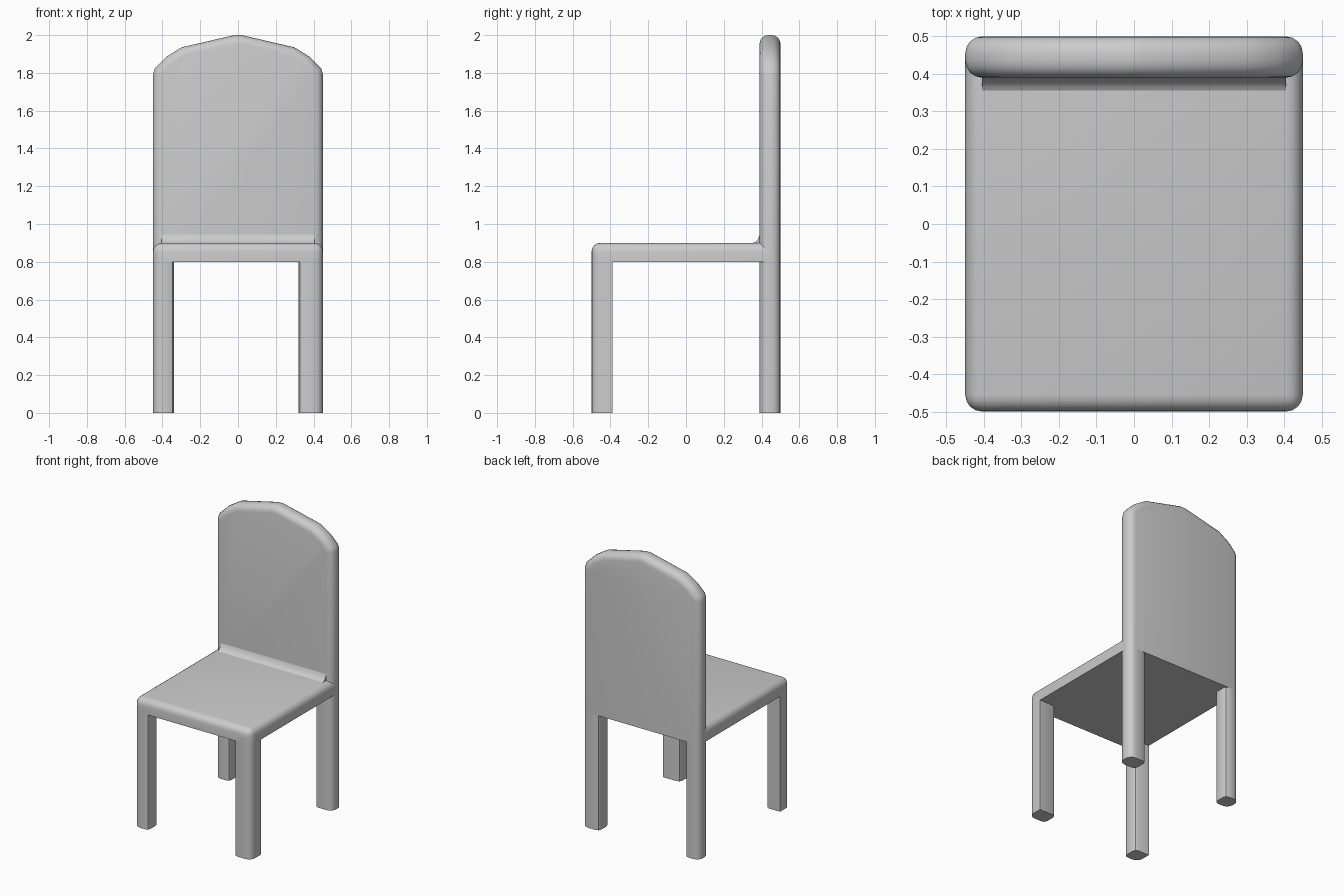
import bpy, bmesh, math

if "Cube" in bpy.data.objects:
    bpy.data.objects.remove(bpy.data.objects["Cube"])


def prism(name, profile, axis, start, end):
    """Extrude a 2D profile along an axis; returns name and bmesh."""
    bm = bmesh.new()

    def place(p):
        return {"x": (start, *p), "y": (p[0], start, p[1]), "z": (*p, start)}[axis]

    face = bm.faces.new([bm.verts.new(place(p)) for p in profile])
    moved = bmesh.ops.extrude_face_region(bm, geom=[face])["geom"]
    offset = [end - start if a == axis else 0 for a in "xyz"]
    bmesh.ops.translate(bm, vec=offset, verts=[v for v in moved if isinstance(v, bmesh.types.BMVert)])
    bmesh.ops.recalc_face_normals(bm, faces=bm.faces)
    return name, bm


def round_edges(bm, test, radius, segments):
    edges = [e for e in bm.edges if test(*(v.co for v in e.verts))]
    bmesh.ops.bevel(bm, geom=edges, offset=radius, segments=segments, profile=0.5,
                    affect='EDGES', clamp_overlap=True)


def finish(name, bm):
    mesh = bpy.data.meshes.new(name)
    bm.to_mesh(mesh)
    bm.free()
    obj = bpy.data.objects.new(name, mesh)
    bpy.context.collection.objects.link(obj)
    bpy.ops.object.select_all(action='DESELECT')
    obj.select_set(True)
    bpy.context.view_layer.objects.active = obj
    bpy.ops.object.shade_smooth_by_angle(angle=math.radians(40))


def rect(x0, x1, y0, y1):
    return [(x0, y0), (x1, y0), (x1, y1), (x0, y1)]


# Seat: rounded top rim and front corners, tail tucked into the backrest
name, bm = prism("seat", rect(-0.45, 0.45, -0.5, 0.44), "z", 0.8, 0.9)
round_edges(bm, lambda a, b: min(a.y, b.y) < 0 and max(a.z, b.z) > 0.85, 0.045, 4)
finish(name, bm)

# Backrest: peaked outline with soft rims, flat bottom
half = [(0.45, 0.8), (0.45, 1.79), (0.44, 1.825), (0.38, 1.885), (0.3, 1.935), (0.02, 2.0)]
outline = half + [(-x, z) for x, z in reversed(half)]
name, bm = prism("backrest", outline, "y", 0.39, 0.5)
round_edges(bm, lambda a, b: abs(a.y - b.y) < 1e-4 and max(a.z, b.z) > 1, 0.045, 4)
finish(name, bm)

# Concave fillet where seat meets backrest
fillet = [(0.345, 0.895), (0.365, 0.904), (0.382, 0.921), (0.39, 0.945), (0.42, 0.945), (0.42, 0.88)]
finish(*prism("seat_fillet", fillet, "x", -0.405, 0.405))

# Legs: broad outer rounding, smaller inner rounding
for side, x0, x1 in (("left", -0.45, -0.34), ("right", 0.32, 0.45)):
    for end, y0, y1 in (("front", -0.5, -0.39), ("back", 0.39, 0.5)):
        name, bm = prism(f"{end}_{side}_leg", rect(x0, x1, y0, y1), "z", 0, 0.84)

        def upright(a, b):
            return abs(a.z - b.z) > 0.5

        round_edges(bm, lambda a, b: upright(a, b) and abs(a.x) > 0.44
                    and (end == "back" or a.y < -0.49), 0.045, 4)
        round_edges(bm, lambda a, b: upright(a, b) and abs(a.x) < 0.35, 0.025, 2)
        finish(name, bm)
